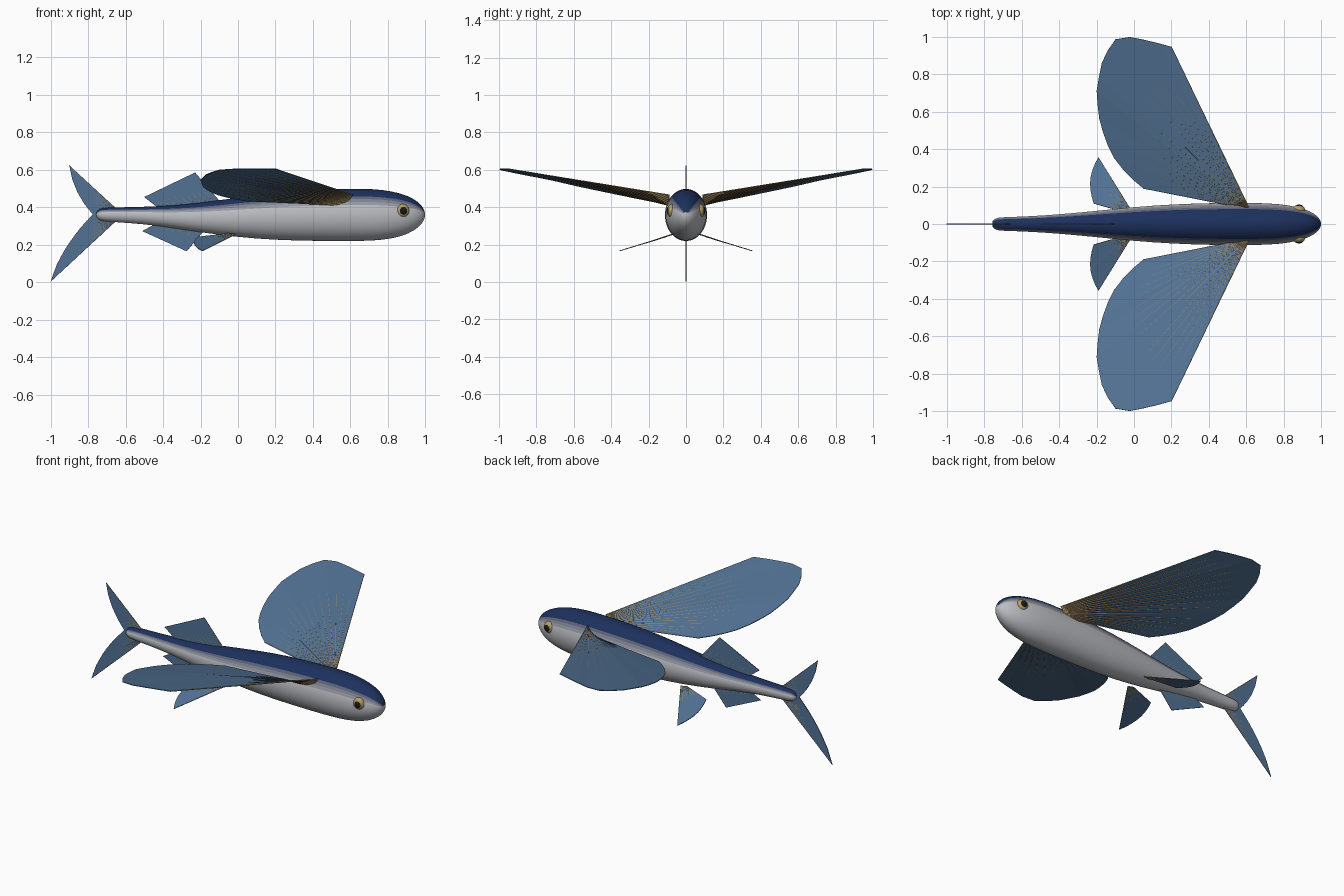
import bpy, bmesh, math
from mathutils import Vector

if "Cube" in bpy.data.objects:
    bpy.data.objects.remove(bpy.data.objects["Cube"])


def mat(name, rgb):
    m = bpy.data.materials.new(name)
    m.diffuse_color = (*rgb, 1)
    m.use_nodes = True
    m.node_tree.nodes["Principled BSDF"].inputs["Base Color"].default_value = m.diffuse_color
    return m


NAVY, SILVER = Vector((0.012, 0.03, 0.11)), Vector((0.5, 0.51, 0.54))
BODY = [mat(f"skin_{i}", NAVY.lerp(SILVER, i / 5)) for i in range(6)]
FIN = mat("fin_blue", (0.085, 0.17, 0.3))
RAY = mat("ray_tan", (0.36, 0.25, 0.11))
GOLD = mat("eye_gold", (0.45, 0.34, 0.12))
BLACK = mat("pupil_black", (0.01, 0.01, 0.012))


def add_object(name, bm, mats):
    bmesh.ops.recalc_face_normals(bm, faces=bm.faces)
    me = bpy.data.meshes.new(name)
    bm.to_mesh(me)
    bm.free()
    for m in mats:
        me.materials.append(m)
    ob = bpy.data.objects.new(name, me)
    bpy.context.collection.objects.link(ob)
    return ob


# Body: elliptical sections (x, top z, bottom z, half width)
SECTIONS = [(-0.757, 0.366, 0.354, 0.008), (-0.75, 0.385, 0.337, 0.025),
            (-0.725, 0.397, 0.325, 0.036), (-0.66, 0.399, 0.321, 0.037),
            (-0.5, 0.402, 0.31, 0.044), (-0.35, 0.409, 0.29, 0.056),
            (-0.2, 0.423, 0.266, 0.07), (0.0, 0.452, 0.24, 0.091),
            (0.2, 0.478, 0.225, 0.105), (0.4, 0.493, 0.22, 0.112),
            (0.6, 0.499, 0.219, 0.113), (0.72, 0.498, 0.221, 0.111),
            (0.82, 0.487, 0.231, 0.102), (0.91, 0.461, 0.257, 0.082),
            (0.965, 0.427, 0.293, 0.054), (0.99, 0.395, 0.325, 0.029),
            (0.998, 0.37, 0.35, 0.009)]
SEG = 48


def make_body():
    bm = bmesh.new()
    rings = []
    for x, top, bot, w in SECTIONS:
        c, h = (top + bot) / 2, (top - bot) / 2
        rings.append([bm.verts.new((x, w * math.cos(2 * math.pi * i / SEG),
                                    c + h * math.sin(2 * math.pi * i / SEG)))
                      for i in range(SEG)])
    for a, b in zip(rings, rings[1:]):
        for i in range(SEG):
            j = (i + 1) % SEG
            f = bm.faces.new((a[i], a[j], b[j], b[i]))
            # dark back fading to a silver flank
            s = math.sin(2 * math.pi * (i + 0.5) / SEG)
            f.material_index = max(0, min(5, round((0.78 - s) / 0.5 * 5)))
    for end in (rings[0], rings[-1]):
        bm.faces.new(end).material_index = 5
    for f in bm.faces:
        f.smooth = True
    ob = add_object("body", bm, BODY)
    ob.modifiers.new("smooth", 'SUBSURF').levels = 1
    ob.modifiers["smooth"].render_levels = 1


def resample(pts, n):
    """n evenly spaced points along a polyline"""
    pts = [Vector(p) for p in pts]
    lens = [(b - a).length for a, b in zip(pts, pts[1:])]
    out = []
    for k in range(n):
        d, i = sum(lens) * k / (n - 1), 0
        while i < len(lens) - 1 and d > lens[i]:
            d -= lens[i]
            i += 1
        out.append(pts[i].lerp(pts[i + 1], min(1, d / lens[i])))
    return out


def make_fin(name, root, edge, n, side=1, r=0.0032):
    """Thin membrane from a root line to an outer edge, with tapered rays"""
    flip = Vector((1, side, 1))
    inner = [p * flip for p in resample(root, n)]
    outer = [p * flip for p in resample(edge, n)]
    bm = bmesh.new()
    va = [bm.verts.new(p) for p in inner]
    vb = [bm.verts.new(p) for p in outer]
    for i in range(n - 1):
        bm.faces.new((va[i], va[i + 1], vb[i + 1], vb[i]))
    ob = add_object(name + "_membrane", bm, [FIN])
    sol = ob.modifiers.new("thickness", 'SOLIDIFY')
    sol.thickness, sol.offset = 0.004, 0
    cu = bpy.data.curves.new(name + "_rays", 'CURVE')
    cu.dimensions = '3D'
    cu.bevel_depth, cu.bevel_resolution, cu.use_fill_caps = r, 1, True
    for a, b in zip(inner, outer):
        sp = cu.splines.new('POLY')
        sp.points.add(1)
        sp.points[0].co, sp.points[1].co = (*a, 1), (*b, 1)
        sp.points[0].radius, sp.points[1].radius = 1.2, 0.5
    cu.materials.append(RAY)
    bpy.context.collection.objects.link(bpy.data.objects.new(name + "_rays", cu))


def make_ball(name, loc, r, squash, m):
    bm = bmesh.new()
    bmesh.ops.create_uvsphere(bm, u_segments=24, v_segments=16, radius=r)
    for f in bm.faces:
        f.smooth = True
    ob = add_object(name, bm, [m])
    ob.location, ob.scale = loc, (1, squash, 1)


make_body()

# Paired fins and eyes
WING = [(0.2, 0.945, 0.605), (0.09, 0.975, 0.606), (-0.02, 0.998, 0.604),
        (-0.11, 0.983, 0.598), (-0.17, 0.87, 0.575), (-0.2, 0.72, 0.546),
        (-0.19, 0.58, 0.513), (-0.155, 0.45, 0.486), (-0.1, 0.34, 0.463),
        (-0.03, 0.257, 0.446), (0.05, 0.19, 0.433)]
PELVIC = [(-0.19, 0.355, 0.167), (-0.215, 0.31, 0.18), (-0.23, 0.26, 0.196),
          (-0.235, 0.21, 0.21), (-0.23, 0.16, 0.225), (-0.215, 0.11, 0.241)]
for side, label in ((1, "left"), (-1, "right")):
    make_fin(f"{label}_wing_fin", [(0.61, 0.09, 0.465), (0.57, 0.09, 0.41)],
             WING, 17, side)
    make_fin(f"{label}_pelvic_fin", [(-0.015, 0.07, 0.255), (-0.05, 0.065, 0.26)],
             PELVIC, 8, side, 0.0025)
    make_ball(f"{label}_eye", (0.878, side * 0.074, 0.381), 0.036, 0.75, GOLD)
    make_ball(f"{label}_pupil", (0.881, side * 0.089, 0.381), 0.023, 0.65, BLACK)

# Dorsal, anal and tail fins on the centre plane
make_fin("dorsal_fin", [(-0.09, 0, 0.42), (-0.42, 0, 0.395)],
         [(-0.23, 0, 0.585), (-0.5, 0, 0.455)], 11, r=0.0025)
make_fin("anal_fin", [(-0.18, 0, 0.28), (-0.43, 0, 0.315)],
         [(-0.275, 0, 0.165), (-0.51, 0, 0.272)], 10, r=0.0025)
make_fin("upper_tail_fin", [(-0.65, 0, 0.39), (-0.7, 0, 0.36)],
         [(-0.9, 0, 0.622), (-0.885, 0, 0.55), (-0.855, 0, 0.475),
          (-0.815, 0, 0.41), (-0.775, 0, 0.362)], 9, r=0.0025)
make_fin("lower_tail_fin", [(-0.65, 0, 0.33), (-0.7, 0, 0.36)],
         [(-1.0, 0, 0.004), (-0.965, 0, 0.1), (-0.915, 0, 0.19),
          (-0.85, 0, 0.28), (-0.775, 0, 0.362)], 10, r=0.0025)
